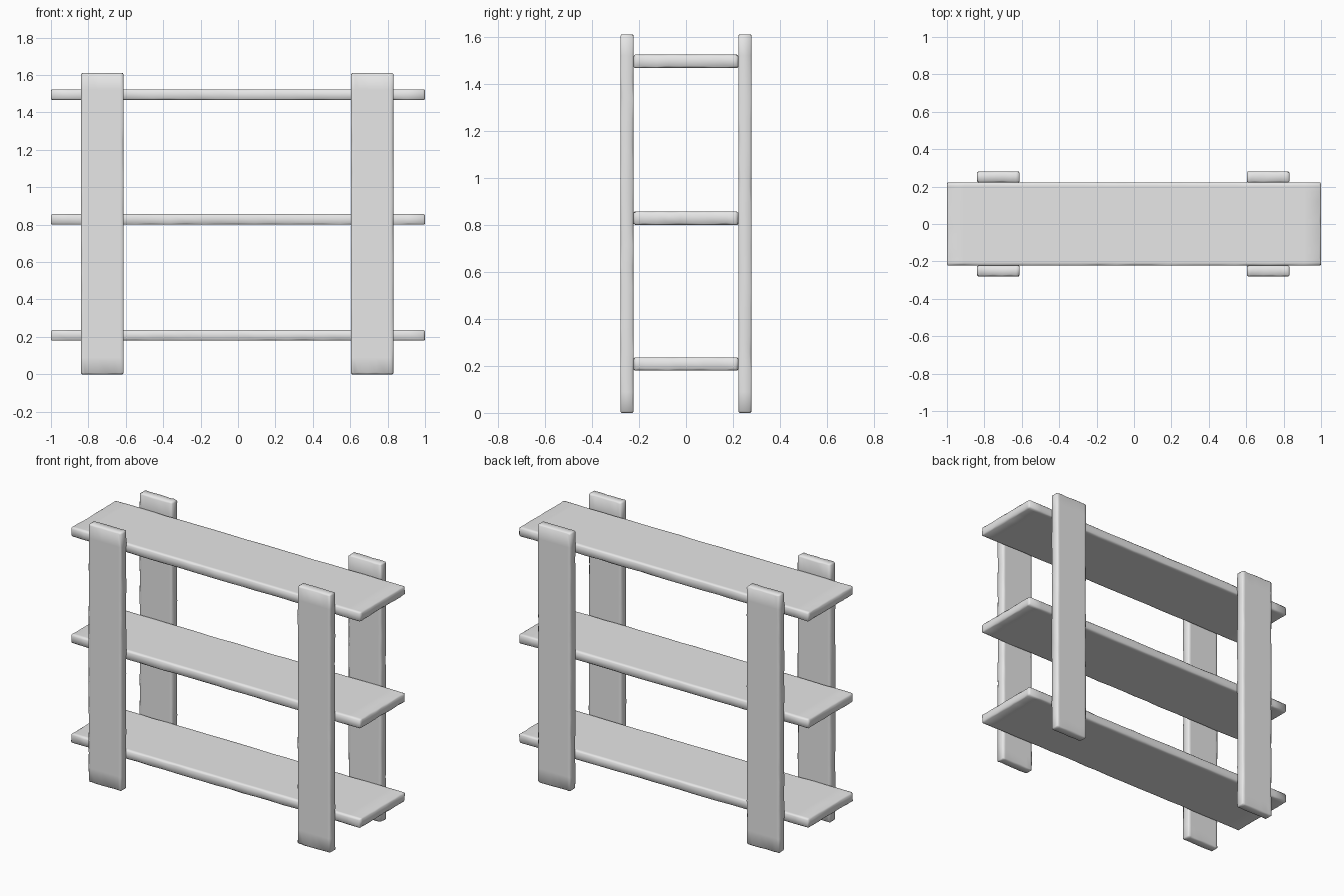
import bpy, bmesh, math, random
from mathutils import Vector

random.seed(4)
cube = bpy.data.objects.get("Cube")
if cube:
    bpy.data.objects.remove(cube)

# Single weathered grey for every plank
grey = bpy.data.materials.new("plain_grey")
grey.use_nodes = True
grey.diffuse_color = (0.8, 0.8, 0.8, 1)
grey.node_tree.nodes["Principled BSDF"].inputs["Base Color"].default_value = (0.8, 0.8, 0.8, 1)

BEVEL = 0.005


def plank(name, size, centre, long_axis, wide_axis):
    """Board with flat faces and lightly worn, uneven bevelled edges."""
    half = Vector(size) / 2
    bm = bmesh.new()
    bmesh.ops.create_cube(bm, size=1)
    bmesh.ops.scale(bm, vec=size, verts=bm.verts)

    # Cuts along the length, across the width, and close to the long edges
    def cut(axis, at):
        normal = Vector((0, 0, 0))
        normal[axis] = 1
        bmesh.ops.bisect_plane(bm, geom=bm.verts[:] + bm.edges[:] + bm.faces[:],
                               plane_co=normal * at, plane_no=normal)

    steps = round(size[long_axis] / 0.09)
    for i in range(1, steps):
        cut(long_axis, -half[long_axis] + size[long_axis] * i / steps)
    steps = round(size[wide_axis] / 0.05)
    for i in range(1, steps):
        cut(wide_axis, -half[wide_axis] + size[wide_axis] * i / steps)
    for side in (-1, 1):
        cut(wide_axis, side * (half[wide_axis] - 0.02))

    rim = [e for e in bm.edges if e.calc_face_angle(0) > 1]
    bmesh.ops.bevel(bm, geom=rim, offset=BEVEL, segments=1, affect='EDGES')

    # Wear: slide bevel corners inward within their own flat face
    for v in bm.verts:
        for axis in range(3):
            gap = half[axis] - abs(v.co[axis])
            if BEVEL * 0.2 < gap < BEVEL * 1.5:
                v.co[axis] -= math.copysign(random.uniform(-0.002, 0.006), v.co[axis])

    bmesh.ops.recalc_face_normals(bm, faces=bm.faces)
    mesh = bpy.data.meshes.new(name)
    bm.to_mesh(mesh)
    bm.free()
    mesh.materials.append(grey)
    mesh.shade_smooth()
    mesh.set_sharp_from_angle(angle=math.radians(60))
    obj = bpy.data.objects.new(name, mesh)
    obj.location = centre
    bpy.context.collection.objects.link(obj)


# Three long horizontal shelves
for name, z in (("bottom", 0.208), ("middle", 0.828), ("top", 1.495)):
    plank(name + "_shelf", (2, 0.445, 0.057), (0, 0, z), 0, 1)

# Four upright posts, in front of and behind the shelves
for side, x in (("right", -0.725), ("left", 0.717)):
    for end, y in (("front", -0.251), ("back", 0.251)):
        plank(f"{end}_{side}_post", (0.228, 0.057, 1.61), (x, y, 0.805), 2, 0)
